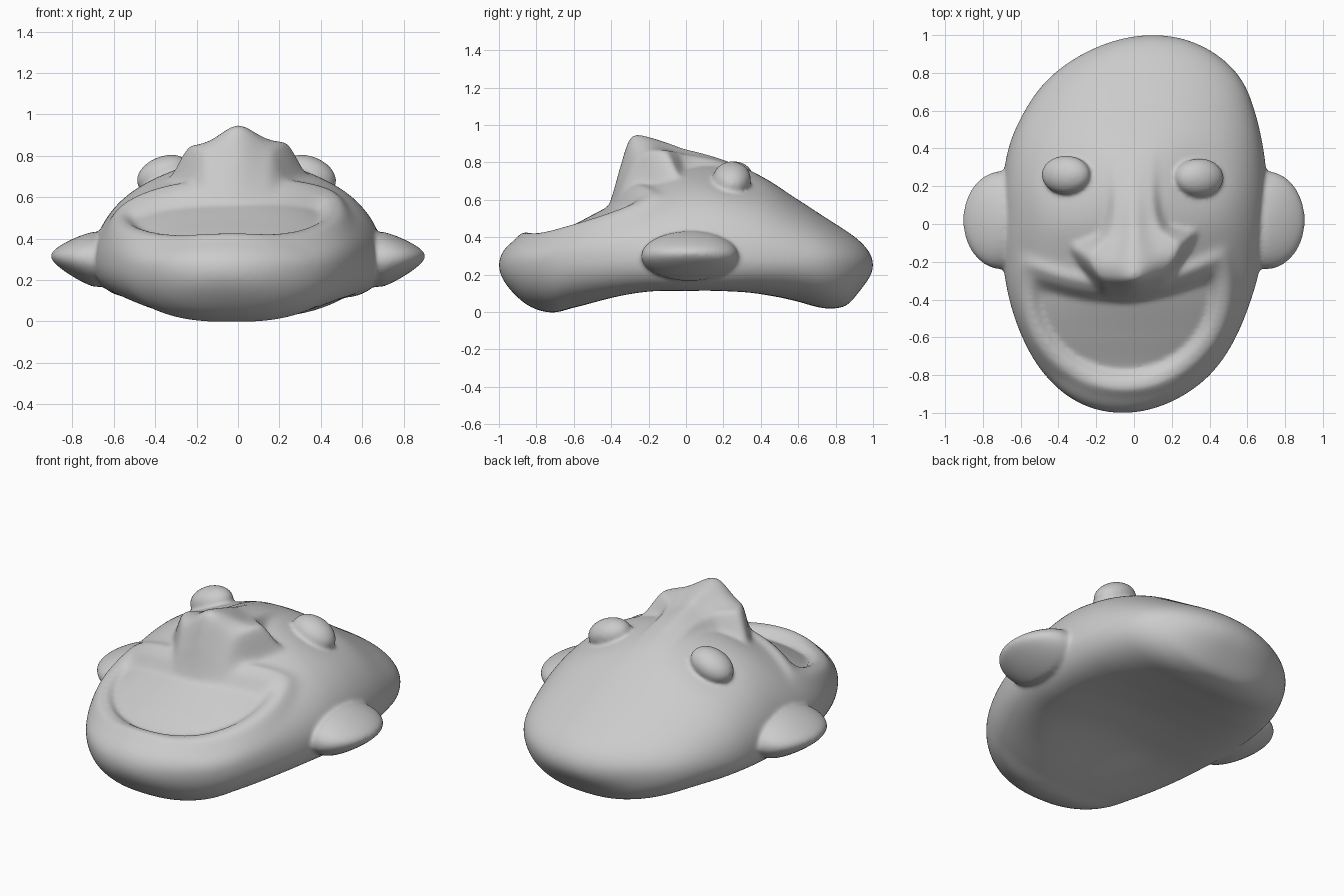
import bpy, bmesh
from math import sin, cos, pi, sqrt, exp, log, radians
from mathutils import Matrix

if "Cube" in bpy.data.objects:
    bpy.data.objects.remove(bpy.data.objects["Cube"])


def curve(points):
    """Smooth interpolator through (position, value) pairs."""
    xs, ys = zip(*sorted(points))
    n = len(xs)
    m = []
    for i in range(n):
        a, b = max(i - 1, 0), min(i + 1, n - 1)
        m.append((ys[b] - ys[a]) / (xs[b] - xs[a]))

    def f(x):
        if x <= xs[0]:
            return ys[0]
        if x >= xs[-1]:
            return ys[-1]
        i = max(k for k in range(n - 1) if xs[k] <= x)
        h = xs[i + 1] - xs[i]
        t = (x - xs[i]) / h
        return ((2*t**3 - 3*t*t + 1) * ys[i] + (t**3 - 2*t*t + t) * h * m[i]
                + (3*t*t - 2*t**3) * ys[i + 1] + (t**3 - t*t) * h * m[i + 1])
    return f


def step(a, b, v):
    t = min(max((v - a) / (b - a), 0), 1)
    return t * t * (3 - 2 * t)


# Head outline, crown height and underside depth as functions of y
width = curve([(-1, .74), (-.8, .725), (-.6, .706), (-.4, .698), (0, .70),
               (.2, .714), (.4, .736), (.6, .76), (.8, .80), (1, .81)])
shift = curve([(-1, -.06), (-.8, -.035), (-.4, -.02), (0, 0), (.4, .01),
               (.6, .03), (.8, .062), (1, .1)])
crown = curve([(-1, .36), (-.9, .32), (-.8, .285), (-.6, .34), (-.4, .41), (-.2, .47),
               (0, .53), (.2, .55), (.4, .52), (.6, .437), (.8, .367), (1, .34)])
under = curve([(-1, .36), (-.95, .385), (-.85, .41), (-.72, .38), (-.6, .31), (-.4, .235),
               (-.2, .195), (0, .19), (.2, .192), (.4, .212), (.6, .27), (.8, .395),
               (.87, .425), (.95, .36), (1, .33)])
# Nose ridge height and half width
nose_h = curve([(-.41, 0), (-.38, .05), (-.35, .12), (-.3, .235), (-.26, .256), (-.2, .225),
                (-.1, .155), (0, .09), (.2, .025), (.4, 0)])
nose_w = curve([(-.4, .16), (-.33, .20), (-.27, .26), (-.21, .285), (-.14, .23), (-.06, .16),
                (.1, .12), (.4, .12)])


def features(x, y):
    # nose with flared wings
    yn = y - 1.2 * x * x - .12 * x
    t = abs(x) / nose_w(yn)
    dz = nose_h(yn) * (.64 + .36 * exp(-(t / .42) ** 2)) * (1 - step(.78, 1.22, t))
    # eye sockets
    for ex in (-.36, .35):
        dz -= .03 * exp(-((x - ex) / .17) ** 2 - ((y - .25) / .17) ** 2)
    # grinning mouth: recess bordered by a lip ridge
    xm = (x + .05) / .5
    top = -.365 + .12 * xm * xm + .02 * xm - y
    low = .47 * (1 - sqrt(xm * xm + ((y + .35) / .47) ** 2))
    s = -log(exp(-35 * top) + exp(-35 * low)) / 35
    dz -= .055 * step(-.01, .06, s)
    dz += .024 * exp(-((s + .05) / .04) ** 2)
    return dz


# Head: closed loft of cross-sections from chin to forehead
bm = bmesh.new()
SL, SEG = 180, 240
rings = []
for i in range(1, SL):
    y = -cos(pi * i / SL)
    e = sqrt(1 - y * y)
    w, c = width(y) * e, shift(y)
    rim = .25 + .04 * e * e
    mid = exp(-(y / .5) ** 2)
    full = 1 - .25 * exp(-((y + .6) / .28) ** 2)      # flatter around the mouth
    ring = []
    for j in range(SEG):
        a = 2 * pi * j / SEG
        u = cos(a)
        x = c + w * u
        if sin(a) >= 0:
            z = rim + (.25 + crown(y) * e - rim) * sin(a) ** full
            z += features(x, y) * step(0, .4, sin(a))
        else:
            depth = rim - .25 + under(y) * e
            z = rim - depth * sqrt(max(0, 1 - abs(u) ** (2.2 + 2.8 * mid)))
            z += .09 * mid * (1 - u * u) ** 1.5
        ring.append(bm.verts.new((x, y, z)))
    rings.append(ring)
for a, b in zip(rings, rings[1:]):
    for j in range(SEG):
        k = (j + 1) % SEG
        bm.faces.new((a[j], a[k], b[k], b[j]))
for ring, y in ((rings[0], -1), (rings[-1], 1)):
    tip = bm.verts.new((shift(y), y, .25))
    for j in range(SEG):
        bm.faces.new((ring[j], ring[(j + 1) % SEG], tip))


def ball(loc, size, tilt=0):
    m = (Matrix.Translation(loc) @ Matrix.Rotation(radians(tilt), 4, 'Y')
         @ Matrix.Diagonal((*size, 1)))
    return bmesh.ops.create_uvsphere(bm, u_segments=48, v_segments=32, radius=1,
                                     matrix=m)["verts"]


# Ears, thinning towards the outer edge
for side in (-1, 1):
    for v in ball((.70 * side, .02, 0), (.205, .26, .13)):
        t = (abs(v.co.x) - .70) / .2
        v.co.z = .30 + v.co.z * (1.02 - .45 * max(t, 0)) + .015 * t
# Bulging eyes
ball((-.36, .26, .71), (.135, .102, .087), -22)
ball((.345, .245, .71), (.135, .102, .087), 22)

# Fuse the parts into one soft skin
bmesh.ops.recalc_face_normals(bm, faces=bm.faces)
mesh = bpy.data.meshes.new("head")
bm.to_mesh(mesh)
bm.free()
head = bpy.data.objects.new("head", mesh)
bpy.context.collection.objects.link(head)
rm = head.modifiers.new("fuse", 'REMESH')
rm.mode = 'VOXEL'
rm.voxel_size = .011
rm.use_smooth_shade = True
sm = head.modifiers.new("soften", 'SMOOTH')
sm.factor = .5
sm.iterations = 10
